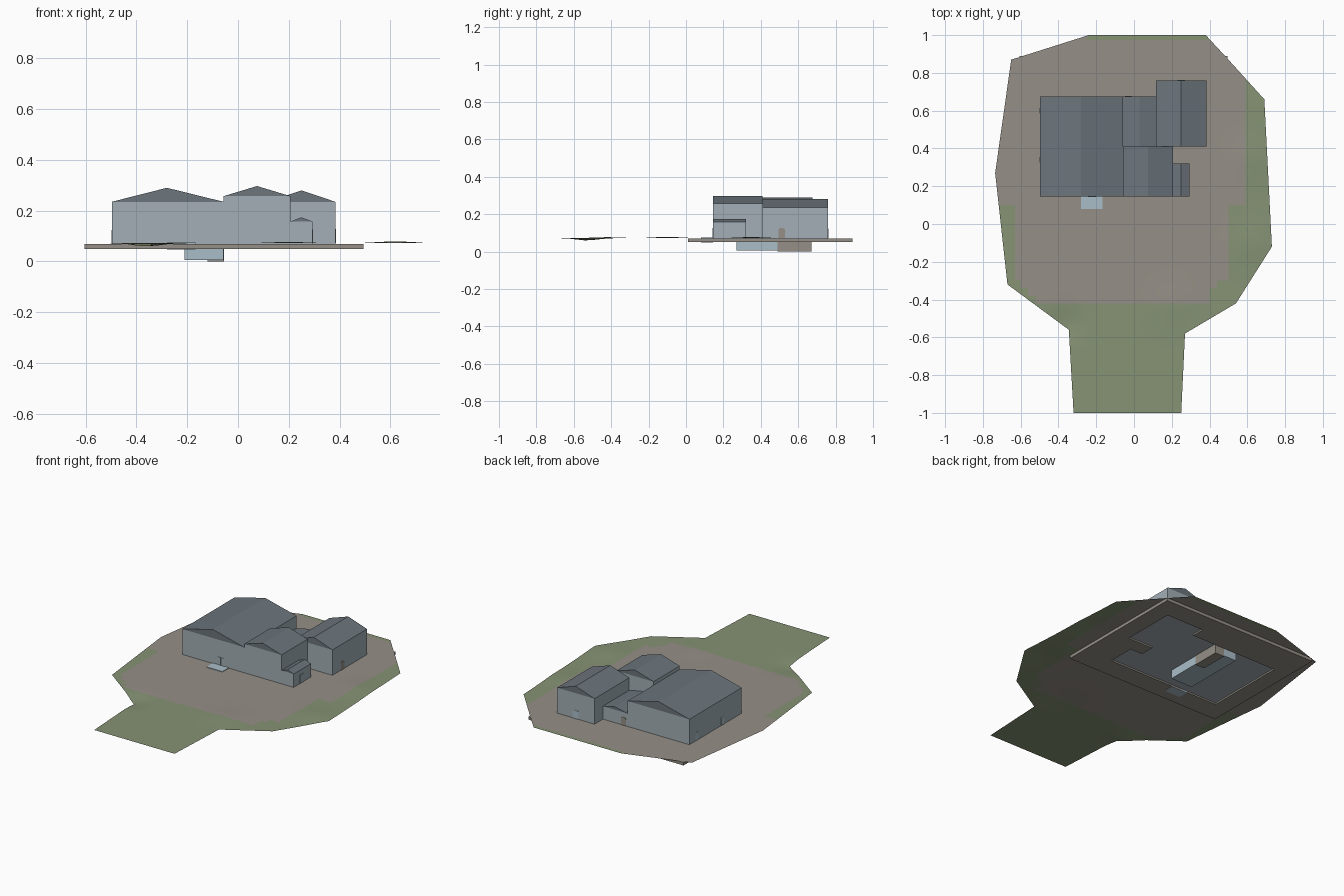
import bpy, bmesh, math
from mathutils import Vector

if "Cube" in bpy.data.objects:
    bpy.data.objects.remove(bpy.data.objects["Cube"])


def srgb(r, g, b):
    f = lambda c: (c / 255 / 12.92) if c < 11 else ((c / 255 + 0.055) / 1.055) ** 2.4
    return (f(r), f(g), f(b), 1)


def material(name, rgb):
    m = bpy.data.materials.new(name)
    m.diffuse_color = srgb(*rgb)
    m.use_nodes = True
    m.node_tree.nodes["Principled BSDF"].inputs["Base Color"].default_value = m.diffuse_color
    return m


WALL = material("wall_blue_grey", (162, 175, 182))
ROOF = material("roof_slate", (108, 117, 124))
EARTH = material("packed_earth", (149, 143, 134))
GRASS = material("grass_green", (134, 147, 117))
PALE = material("pale_blue", (170, 190, 201))


def finish(name, bm, *mats):
    me = bpy.data.meshes.new(name)
    bm.to_mesh(me)
    bm.free()
    for m in mats:
        me.materials.append(m)
    ob = bpy.data.objects.new(name, me)
    bpy.context.collection.objects.link(ob)
    return ob


def prism(name, profile, offset, mat):
    """Extrude a closed 3D profile along an offset vector."""
    bm = bmesh.new()
    f = bm.faces.new([bm.verts.new(p) for p in profile])
    r = bmesh.ops.extrude_face_region(bm, geom=[f])
    vs = [g for g in r["geom"] if isinstance(g, bmesh.types.BMVert)]
    bmesh.ops.translate(bm, verts=vs, vec=offset)
    bmesh.ops.recalc_face_normals(bm, faces=bm.faces)
    return finish(name, bm, mat)


def box(name, x0, x1, y0, y1, z0, z1, mat):
    return prism(name, [(x0, y0, z0), (x1, y0, z0), (x1, y1, z0), (x0, y1, z0)],
                 (0, 0, z1 - z0), mat)


# Rolling ground sheet
GROUND = 0.072
outline = [(-0.24, 1), (0.38, 1), (0.5, 0.87), (0.69, 0.66), (0.73, -0.12),
           (0.54, -0.42), (0.27, -0.58), (0.25, -1), (-0.32, -1),
           (-0.345, -0.56), (-0.67, -0.32), (-0.735, 0.27), (-0.65, 0.87)]
# Gentle mounds and dips: x, y, height, radius
mounds = [(0.62, -0.1, 0.007, 0.1), (0.62, 0.35, 0.006, 0.1),
          (0.2, -0.42, 0.005, 0.1), (-0.36, -0.53, -0.012, 0.08)]


def is_grass(x, y):
    return (y < -0.42 or x > 0.59 or (x > 0.5 and y < 0.12)
            or (x < -0.63 and y < 0.1) or (y > 0.975 and x > -0.25)
            or x + 0.6 + (y + 0.42) < 0.12 or (0.5 - x) + (y + 0.42) < 0.14)


bm = bmesh.new()
bm.faces.new([bm.verts.new((x, y, GROUND)) for x, y in reversed(outline)])
cuts_x = [i * 0.04 - 0.72 for i in range(37)] + [-0.63, 0.5, 0.59, -0.25]
cuts_y = [i * 0.04 - 0.98 for i in range(50)] + [-0.42, 0.975]
for axis, cuts in ((0, cuts_x), (1, cuts_y)):
    for c in cuts:
        p, n = Vector((0, 0, 0)), Vector((0, 0, 0))
        p[axis], n[axis] = c, 1
        bmesh.ops.bisect_plane(bm, geom=bm.verts[:] + bm.edges[:] + bm.faces[:],
                               plane_co=p, plane_no=n, dist=1e-5)
for f in bm.faces:
    c = f.calc_center_median()
    f.material_index = 1 if is_grass(c.x, c.y) else 0
    f.smooth = True
    if f.normal.z < 0:
        f.normal_flip()
for v in bm.verts:
    for mx, my, h, r in mounds:
        v.co.z += h * math.exp(-((v.co.x - mx) ** 2 + (v.co.y - my) ** 2) / (r * r))
finish("terrain", bm, EARTH, GRASS)

# Building blocks: name, x0, x1, y0, y1, eave, ridge height, ridge x
blocks = [("main_hall", -0.497, -0.057, 0.145, 0.675, 0.235, 0.29, -0.28),
          ("front_wing", -0.057, 0.207, 0.145, 0.41, 0.257, 0.297, 0.075),
          ("rear_wing", 0.117, 0.383, 0.41, 0.76, 0.235, 0.28, 0.25),
          ("rear_link", -0.057, 0.117, 0.41, 0.675, 0.155, 0.174, 0.03),
          ("side_porch", 0.207, 0.293, 0.145, 0.32, 0.157, 0.174, 0.25)]

# Foundation slab with the building footprint cut through it
slab = box("foundation_slab", -0.605, 0.495, 0.01, 0.89, 0.05, 0.0695, EARTH)
for name, x0, x1, y0, y1, eave, top, rx in blocks:
    box(name + "_walls", x0, x1, y0, y1, 0.06, eave, WALL)
    prism(name + "_roof", [(x0, y0, eave), (x1, y0, eave), (rx, y0, top)],
          (0, y1 - y0, 0), ROOF)
    cut = box(name + "_cutter", x0, x1, y0, y1, 0.03, 0.1, EARTH)
    cut.hide_render = True
    cut.hide_viewport = True
    mod = slab.modifiers.new("footprint", "BOOLEAN")
    mod.operation = "DIFFERENCE"
    mod.solver = "EXACT"
    mod.object = cut

# Basement below the hall, with a deeper pit
box("basement", -0.21, -0.057, 0.27, 0.67, 0.005, 0.062, PALE)
box("basement_pit", -0.12, -0.055, 0.49, 0.671, 0.0, 0.061, EARTH)

# Entrance step
box("entrance_step", -0.28, -0.167, 0.08, 0.145, 0.048, 0.0755, PALE)


def door(name, x, y, normal, width, height, mat, arched=False):
    """Thin door plate on a wall, facing along the normal."""
    n = Vector((normal[0], normal[1], 0))
    t = Vector((-n.y, n.x, 0))
    w = width / 2
    if arched:
        spring = height - w * 0.6
        pts = [(-w, 0), (w, 0)] + [(w * math.cos(a * math.pi / 6),
               spring + w * 0.6 * math.sin(a * math.pi / 6)) for a in range(7)]
    else:
        pts = [(-w, 0), (w, 0), (w, height), (-w, height)]
    base = Vector((x, y, GROUND)) - n * 0.001
    prism(name, [base + t * u + Vector((0, 0, v)) for u, v in pts], n * 0.003, mat)


# Doors around the building
for side in (-1, 1):
    door("front_door_leaf", -0.222 + side * 0.0115, 0.145, (0, -1), 0.021, 0.054, WALL)
    door("porch_door_leaf", 0.293, 0.228 + side * 0.0115, (1, 0), 0.021, 0.054, WALL)
door("rear_wing_side_door", 0.383, 0.512, (1, 0), 0.035, 0.055, EARTH, True)
door("rear_wing_back_door", 0.25, 0.76, (0, 1), 0.04, 0.052, PALE)
door("rear_link_door", -0.03, 0.675, (0, 1), 0.035, 0.052, EARTH, True)
for y in (0.34, 0.6):
    door("hall_side_door", -0.497, y, (-1, 0), 0.03, 0.052, PALE)
